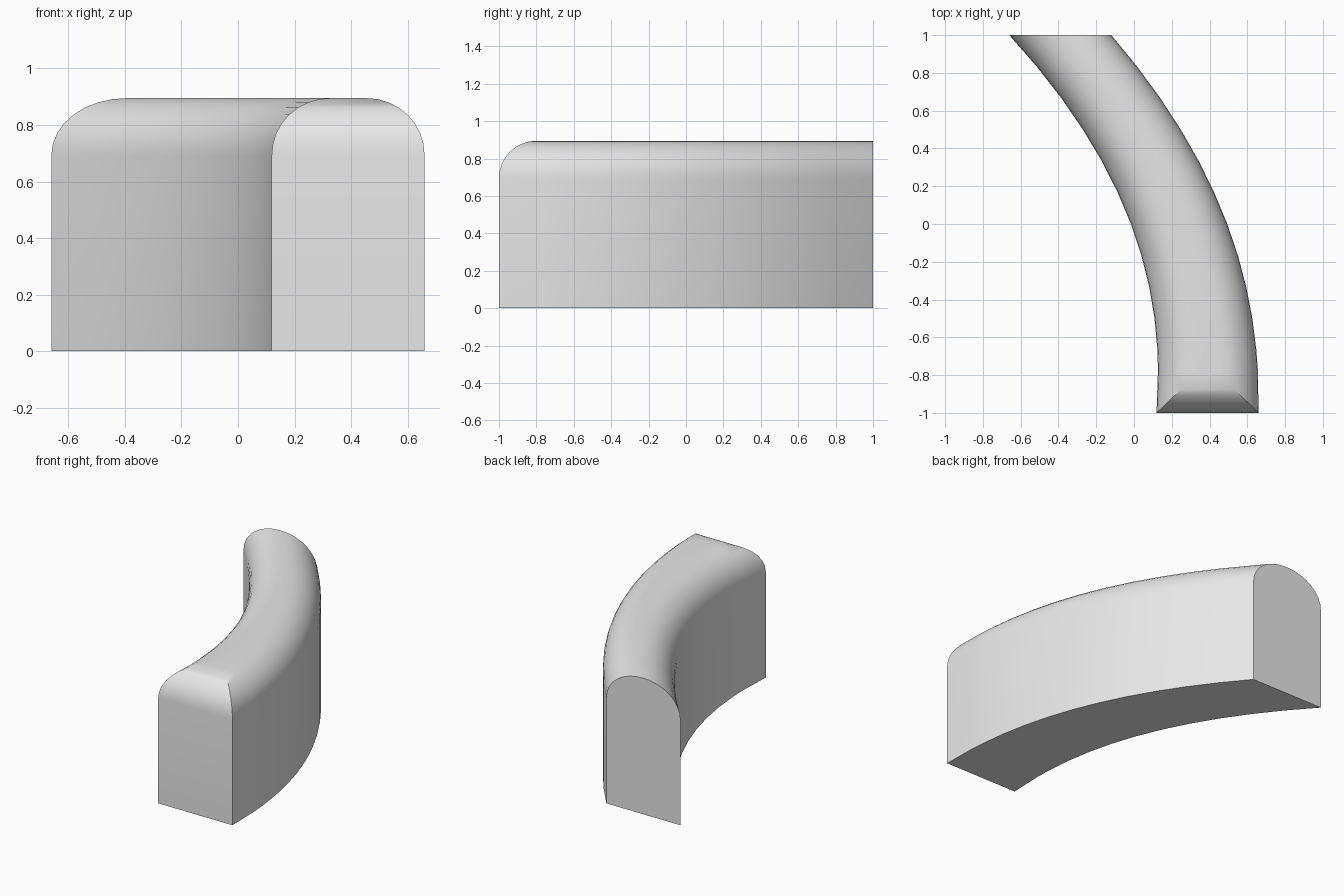
import bpy
import bmesh
import math

# Remove the default cube
cube = bpy.data.objects.get("Cube")
if cube:
    bpy.data.objects.remove(cube, do_unlink=True)

HEIGHT = 0.895
ROUNDING = 0.2
SEGMENTS = 12


def sweep(y, x_max, y_max, drop, power):
    """Side line of the wall in plan, bending left towards the back."""
    return x_max - drop * (abs(y - y_max) / (1 - y_max)) ** power


# Plan outline: both sides curve, front and back ends are cut straight
ys = [-1 + 2 * i / SEGMENTS for i in range(SEGMENTS + 1)]
ys[1] = -0.77
inner = [(sweep(y, 0.127, -0.8, 0.787, 2.1), y) for y in ys]
outer = [(sweep(y, 0.66, -0.95, 0.78, 2.15), y) for y in ys]
outline = outer + inner[::-1]

# Extrude the outline upwards
bm = bmesh.new()
base = bm.faces.new([bm.verts.new((x, y, 0)) for x, y in outline])
result = bmesh.ops.extrude_face_region(bm, geom=[base], use_keep_orig=True)
top_verts = [v for v in result["geom"] if isinstance(v, bmesh.types.BMVert)]
bmesh.ops.translate(bm, verts=top_verts, vec=(0, 0, HEIGHT))
bmesh.ops.recalc_face_normals(bm, faces=bm.faces[:])

# Round the top edge along the sides and front, leaving the back cut flat
rounded = [e for e in bm.edges
           if all(v.co.z > HEIGHT - 0.01 for v in e.verts)
           and not all(v.co.y > 0.99 for v in e.verts)]
bmesh.ops.bevel(bm, geom=rounded, offset=ROUNDING, offset_type="OFFSET",
                segments=8, profile=0.5, affect="EDGES", clamp_overlap=False)
bmesh.ops.recalc_face_normals(bm, faces=bm.faces[:])

mesh = bpy.data.meshes.new("curved_wall")
bm.to_mesh(mesh)
bm.free()
wall = bpy.data.objects.new("curved_wall", mesh)
bpy.context.collection.objects.link(wall)

# Plain grey material
grey = bpy.data.materials.new("light grey")
grey.use_nodes = True
colour = (0.8, 0.8, 0.8, 1)
grey.diffuse_color = colour
grey.node_tree.nodes["Principled BSDF"].inputs["Base Color"].default_value = colour
mesh.materials.append(grey)

# Smooth shading with crisp corners
bpy.ops.object.select_all(action="DESELECT")
wall.select_set(True)
bpy.context.view_layer.objects.active = wall
bpy.ops.object.shade_smooth_by_angle(angle=math.radians(30))
